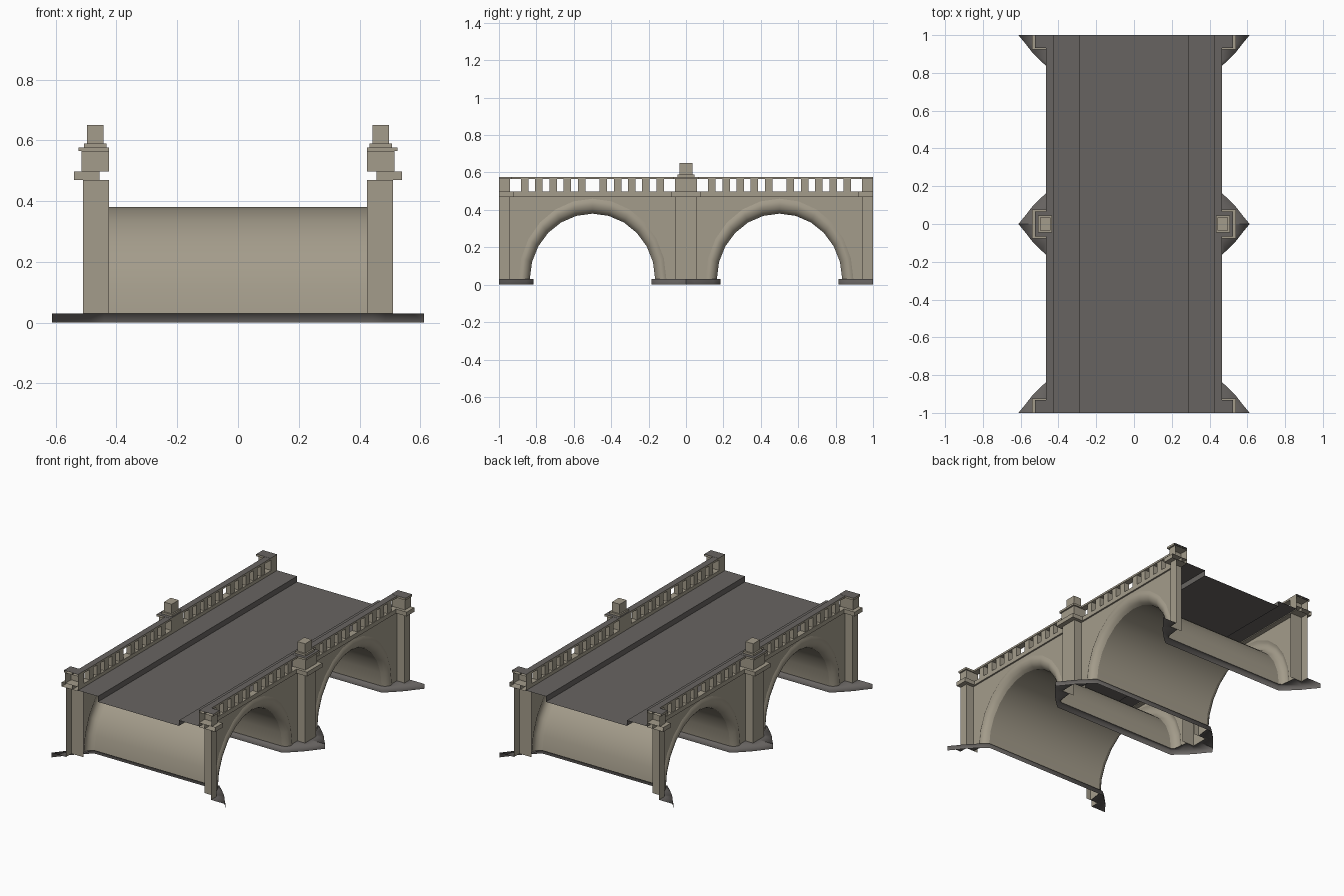
import bpy, math

if "Cube" in bpy.data.objects:
    bpy.data.objects.remove(bpy.data.objects["Cube"])

def material(name, col):
    m = bpy.data.materials.new(name)
    m.diffuse_color = (*col, 1)
    m.use_nodes = True
    m.node_tree.nodes["Principled BSDF"].inputs["Base Color"].default_value = m.diffuse_color
    return m

STONE = material("warm stone", (0.37, 0.333, 0.258))
GREY = material("dark grey paving", (0.137, 0.127, 0.12))

def build(name, verts, faces, mats, mirror="", grey_top=False, smooth=0):
    me = bpy.data.meshes.new(name)
    me.from_pydata(verts, [], faces)
    me.update()
    for m in mats:
        me.materials.append(m)
    ob = bpy.data.objects.new(name, me)
    bpy.context.collection.objects.link(ob)
    if grey_top:                       # paved upper faces
        for p in me.polygons:
            p.material_index = 1 if p.normal.z > 0.5 else 0
    if smooth:
        bpy.context.view_layer.objects.active = ob
        ob.select_set(True)
        bpy.ops.object.shade_smooth_by_angle(angle=math.radians(smooth))
        ob.select_set(False)
    if mirror:
        mod = ob.modifiers.new("mirror", 'MIRROR')
        mod.use_axis = ("x" in mirror, "y" in mirror, False)
        mod.use_mirror_merge = False
    return ob

def boxes(name, items, mats, mirror="x", grey_top=False, skip=""):
    # each item: x0, x1, y0, y1, z0, z1; skip leaves faces open:
    # b bottom, t top, y the +y side, x the -x side
    v, f = [], []
    for x0, x1, y0, y1, z0, z1 in items:
        b = len(v)
        v += [(x, y, z) for z in (z0, z1)
              for x, y in ((x0, y0), (x1, y0), (x1, y1), (x0, y1))]
        if "b" not in skip:
            f.append((b+3, b+2, b+1, b))
        if "t" not in skip:
            f.append((b+4, b+5, b+6, b+7))
        for i, key in enumerate("-+yx"):
            if key not in skip:
                f.append((b+i, b+(i+1) % 4, b+4+(i+1) % 4, b+4+i))
    return build(name, v, f, mats, mirror, grey_top)

# arch curves (centre of span y = 0.5)
N = 12
def arc(x, half, rise):
    return [(x, 0.5 + half*math.cos(math.pi*i/N), 0.03 + rise*math.sin(math.pi*i/N))
            for i in range(N+1)]

def strips(loops):
    n = len(loops[0])
    v = [p for l in loops for p in l]
    f = [(k*n+i, (k+1)*n+i, (k+1)*n+i+1, k*n+i+1)
         for k in range(len(loops)-1) for i in range(n-1)]
    return v, f

IN, WALL = 0.425, 0.456     # inner parapet face, spandrel face

# barrel vault under each span
v, f = strips([arc(-IN, .335, .35), arc(IN, .335, .35)])
build("arch_vault", v, f, [STONE], "y", smooth=40)

# rounded arch moulding
v, f = strips([arc(IN, .335, .35), arc(.443, .342, .36), arc(.456, .355, .375),
               arc(.463, .37, .395), arc(.463, .383, .413), arc(WALL, .395, .43)])
build("arch_moulding", v, f, [STONE], "xy", smooth=50)

# flat spandrel wall around the moulding
outer = arc(WALL, .395, .43)
v, f = strips([outer, [(x, y, 0.47) for x, y, z in outer]])
for a, b in ((0.895, 0.945), (0.055, 0.105)):
    k = len(v)
    v += [(WALL, a, .03), (WALL, b, .03), (WALL, b, .47), (WALL, a, .47)]
    f.append((k, k+1, k+2, k+3))
build("spandrel_wall", v, f, [STONE], "xy")

# road deck with raised pavements, a single thin sheet
prof = [(-.43, .475), (-.285, .475), (-.285, .44), (.285, .44), (.285, .475), (.43, .475)]
v, f = strips([[(x, 1, z) for x, z in prof], [(x, -1, z) for x, z in prof]])
build("road_deck", v, f, [GREY])

# parapet: string course, balusters, coping
boxes("string_course", [(IN, .466, -1, 1, .47, .497)], [STONE], skip="y-")
bal = []
for side in (-.5, .5):
    for k in range(5):
        for s in (-1, 1):
            c = side + s*(.058 + .076*k)
            bal.append((IN+.003, .462, c-.02, c+.02, .497, .566))
boxes("balusters", bal, [STONE], skip="bt")
boxes("coping", [(IN, .466, -1, 1, .564, .576)], [STONE, GREY], grey_top=True, skip="y-")

# piers: middle ones, and half piers left open at both ends
for name, mid in (("middle", True), ("end", False)):
    mir, opened = ("x", "") if mid else ("xy", "y")
    def span(g):
        return (-.055-g, .055+g) if mid else (.945-g, 1)
    boxes(name+"_pier", [(IN, .51, *span(0), .03, .47)], [STONE], mir,
          skip="btx"+opened)
    boxes(name+"_pier_cornice", [(WALL, .54, *span(.022), .47, .497)], [STONE], mir,
          skip="x"+opened)
    boxes(name+"_pier_block", [(IN, .515, *span(.004), .497, .565)], [STONE], mir,
          skip="bt"+opened)
    boxes(name+"_pier_cap", [(IN, .525, *span(.012), .564, .577)], [STONE, GREY], mir,
          True, skip=opened)

# finial on the middle piers
boxes("finial", [(.433, .507, -.045, .045, .577, .59),
                 (.442, .497, -.035, .035, .59, .65)], [STONE])

# pointed footings, hollow underneath, softly shaded
OUT = [(0, .185), (.44, .185), (.485, .145), (.54, .09), (.575, .045), (.612, 0)]
INN = [(0, .165), (IN, .165), (.443, .155), (WALL, .055), (.51, .055), (.51, 0)]
for name, end in (("middle_footing", False), ("end_footing", True)):
    Y = (lambda y: 1-y) if end else (lambda y: y)
    loops = [[(x, Y(y), z) for x, y in pts] for pts, z in ((OUT, 0), (OUT, .03), (INN, .03))]
    v, f = strips(loops)
    if end:
        f = [q[::-1] for q in f]
    build(name, v, f, [GREY], "xy", smooth=100)
